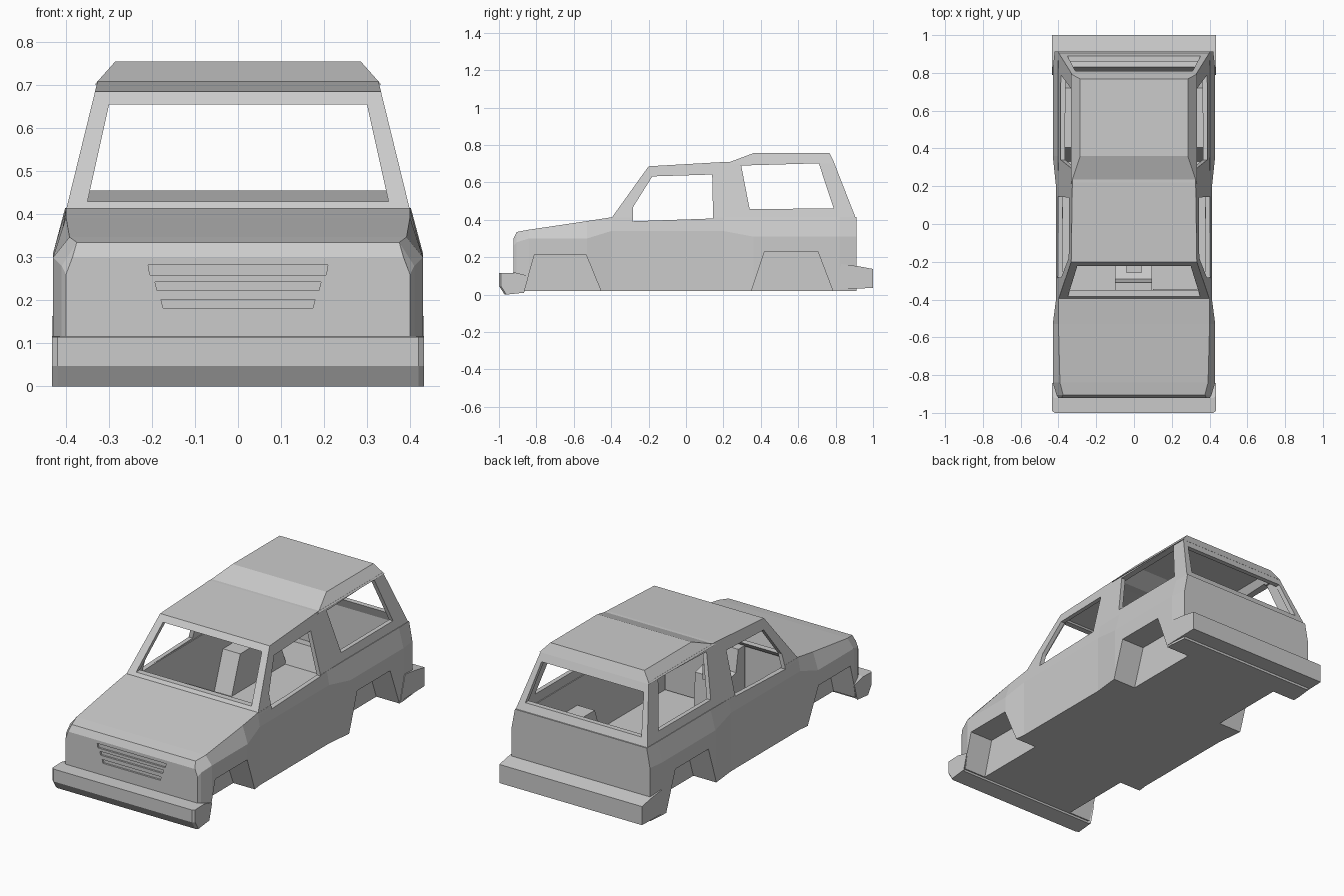
import bpy, bmesh

if "Cube" in bpy.data.objects:
    bpy.data.objects.remove(bpy.data.objects["Cube"])


def loft(name, rings):
    """Closed solid through a list of equal-length point rings."""
    bm = bmesh.new()
    vs = [[bm.verts.new(p) for p in r] for r in rings]
    n = len(rings[0])
    for a, b in zip(vs, vs[1:]):
        for i in range(n):
            bm.faces.new((a[i], a[(i + 1) % n], b[(i + 1) % n], b[i]))
    bm.faces.new(vs[0][::-1])
    bm.faces.new(vs[-1])
    bmesh.ops.recalc_face_normals(bm, faces=bm.faces)
    me = bpy.data.meshes.new(name)
    bm.to_mesh(me)
    bm.free()
    ob = bpy.data.objects.new(name, me)
    bpy.context.collection.objects.link(ob)
    return ob


def side_prism(name, profile, x0, x1):
    return loft(name, [[(x, y, z) for y, z in profile] for x in (x0, x1)])


def front_prism(name, profile, y0, y1):
    return loft(name, [[(x, y, z) for x, z in profile] for y in (y0, y1)])


def box(name, x0, x1, y0, y1, z0, z1):
    return side_prism(name, [(y0, z0), (y1, z0), (y1, z1), (y0, z1)], x0, x1)


def trapezoid(w0, w1, z0, z1):
    return [(-w0, z0), (w0, z0), (w1, z1), (-w1, z1)]


def combine(target, tool, op):
    m = target.modifiers.new("bool", 'BOOLEAN')
    m.operation, m.solver, m.object = op, 'EXACT', tool
    bpy.context.view_layer.objects.active = target
    bpy.ops.object.modifier_apply(modifier=m.name)
    bpy.data.objects.remove(tool)


def cabin(name, profile, inset):
    """Side profile with walls leaning inward towards the roof."""
    def w(z):
        return 0.40 - (z - 0.41) * 0.245 - inset
    return loft(name, [[(s * w(z), y, z) for y, z in profile] for s in (-1, 1)])


def roof_cap(name, lo, hi):
    return loft(name, [[(-w, a, z), (w, a, z), (w, b, z), (-w, b, z)]
                       for w, a, b, z in (lo, hi)])


# lower body: y, half width, shoulder z, top half width, top z
stations = [
    (-0.922, 0.400, 0.26, 0.385, 0.300), (-0.905, 0.410, 0.28, 0.375, 0.335),
    (-0.84, 0.430, 0.30, 0.392, 0.347), (-0.53, 0.430, 0.30, 0.400, 0.393),
    (-0.40, 0.413, 0.34, 0.400, 0.413), (0.20, 0.413, 0.34, 0.400, 0.413),
    (0.36, 0.430, 0.31, 0.402, 0.415), (0.82, 0.430, 0.31, 0.402, 0.415),
    (0.912, 0.420, 0.31, 0.400, 0.415)]
body = loft("car_body", [[(-w, y, 0.02), (w, y, 0.02), (w, y, zs), (wt, y, zt),
                          (-wt, y, zt), (-w, y, zs)] for y, w, zs, wt, zt in stations])

# cabin and raised rear roof
combine(body, cabin("cabin", [(-0.405, 0.40), (-0.2, 0.686), (0.22, 0.71),
                              (0.79, 0.71), (0.91, 0.403)], 0), 'UNION')
combine(body, roof_cap("cap", (0.333, 0.215, 0.794, 0.702),
                       (0.285, 0.36, 0.768, 0.756)), 'UNION')

# hollow interior
combine(body, box("room", -0.375, 0.375, -0.385, 0.885, 0.045, 0.405), 'DIFFERENCE')
combine(body, cabin("room_top", [(-0.375, 0.395), (-0.185, 0.663), (0.22, 0.688),
                                 (0.77, 0.695), (0.884, 0.395)], 0.024), 'DIFFERENCE')
combine(body, roof_cap("room_cap", (0.305, 0.25, 0.765, 0.68),
                       (0.27, 0.37, 0.755, 0.737)), 'DIFFERENCE')

# windscreen, rear window and side windows
combine(body, front_prism("cut", trapezoid(0.35, 0.30, 0.43, 0.655), -0.5, -0.12), 'DIFFERENCE')
combine(body, front_prism("cut", trapezoid(0.352, 0.31, 0.455, 0.66), 0.72, 1.0), 'DIFFERENCE')
for profile in ([(-0.285, 0.392), (-0.282, 0.47), (-0.18, 0.632), (0.14, 0.642), (0.145, 0.407)],
                [(0.34, 0.458), (0.295, 0.69), (0.71, 0.702), (0.79, 0.46)]):
    combine(body, side_prism("cut", profile, -0.6, 0.6), 'DIFFERENCE')

# inner wheel housings, then open wheel arches
front_arch = [(-0.875, -0.05), (-0.865, 0.02), (-0.81, 0.215), (-0.535, 0.215),
              (-0.455, 0.02), (-0.44, -0.05)]
rear_arch = [(0.33, -0.05), (0.35, 0.02), (0.42, 0.23), (0.705, 0.23),
             (0.785, 0.02), (0.80, -0.05)]
housing = [(0.325, 0.03), (0.405, 0.25), (0.72, 0.25), (0.81, 0.03)]
for s in (-1, 1):
    combine(body, side_prism("housing", housing, s * 0.27, s * 0.39), 'UNION')
    for arch in (front_arch, rear_arch):
        combine(body, side_prism("arch", arch, s * 0.29, s * 0.6), 'DIFFERENCE')

# grille slots
for i in range(3):
    w, z = 0.197 - 0.014 * i, 0.264 - 0.041 * i
    combine(body, front_prism("slot", trapezoid(w + 0.005, w + 0.01, z, z + 0.02)
                              if z < 0.25 else trapezoid(0.205, 0.209, z - 0.005, z + 0.018),
                              -1.0, -0.912), 'DIFFERENCE')

# bumpers, with slightly tapered ends
def bumper(name, profile, tip):
    return loft(name, [[(x, y * k, z) for y, z in profile]
                       for x, k in ((-0.433, tip), (-0.42, 1), (0.42, 1), (0.433, tip))])


bumper("front_bumper", [(-1.0, 0.047), (-0.97, 0.0), (-0.875, 0.01), (-0.85, 0.10),
                        (-0.92, 0.117), (-1.0, 0.115)], 0.99)
bumper("rear_bumper", [(0.79, 0.03), (1.0, 0.035), (1.0, 0.137), (0.92, 0.152),
                       (0.83, 0.163)], 1.0)

# dashboard and centre console
box("dashboard", 0.10, 0.37, -0.39, -0.345, 0.05, 0.36)
side_prism("centre_console", [(-0.37, 0.04), (-0.20, 0.04), (-0.215, 0.27), (-0.29, 0.29),
                              (-0.31, 0.41), (-0.37, 0.41)], -0.10, 0.095)
box("gear_housing", -0.04, 0.04, -0.26, -0.20, 0.25, 0.33)
